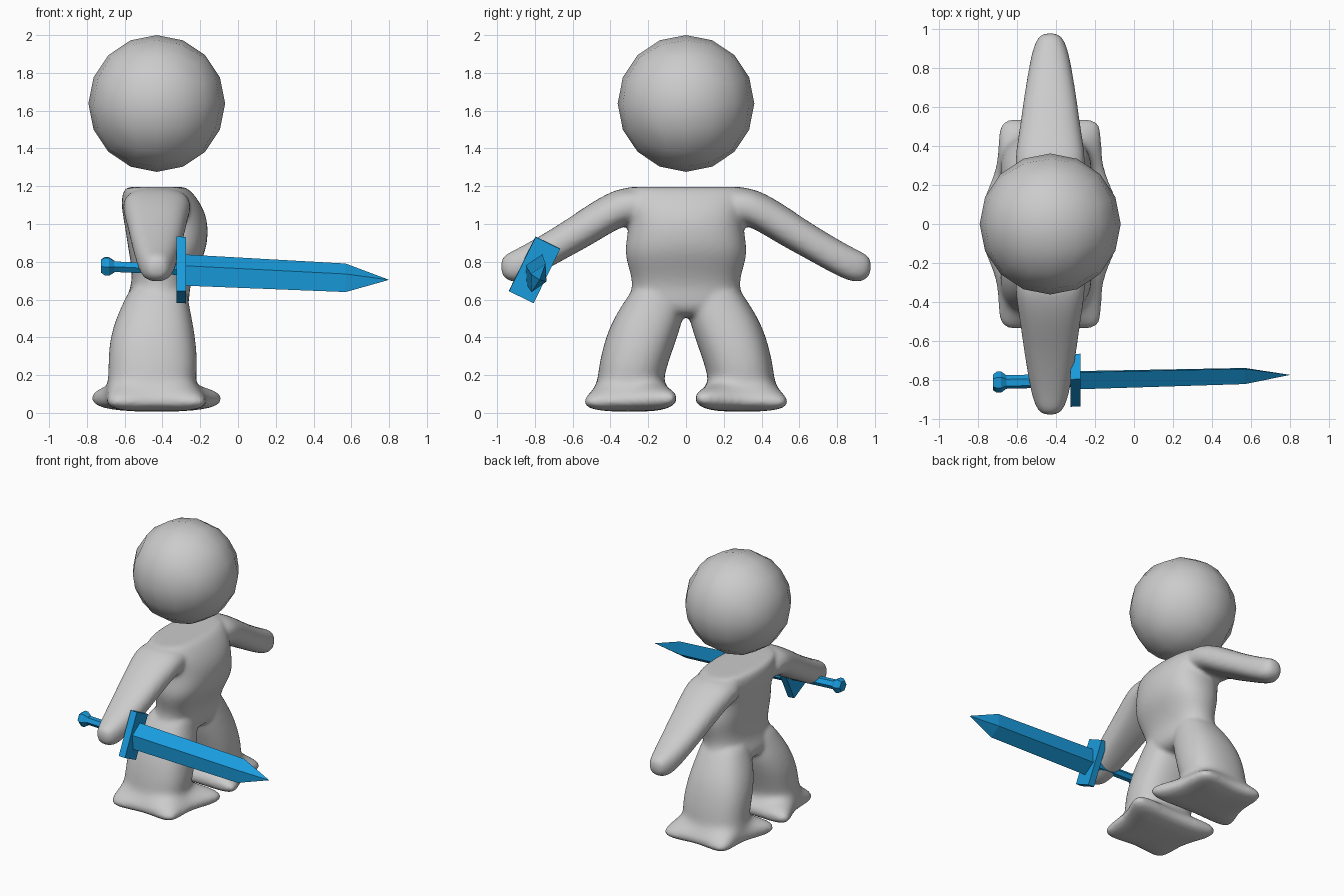
import bpy, bmesh, math
from mathutils import Vector

if "Cube" in bpy.data.objects:
    bpy.data.objects.remove(bpy.data.objects["Cube"])

CX = -0.43  # figure's centre line


def skin(bm, rings):
    """Bridge a list of equal-length point rings into a closed tube."""
    vs = [[bm.verts.new(p) for p in r] for r in rings]
    n = len(vs[0])
    for a, b in zip(vs, vs[1:]):
        for i in range(n):
            j = (i + 1) % n
            bm.faces.new((a[i], a[j], b[j], b[i]))
    bm.faces.new(vs[0][::-1])
    bm.faces.new(vs[-1])


def finish(name, bm, mat=None, smooth=False):
    bmesh.ops.recalc_face_normals(bm, faces=bm.faces)
    me = bpy.data.meshes.new(name)
    bm.to_mesh(me)
    bm.free()
    ob = bpy.data.objects.new(name, me)
    bpy.context.collection.objects.link(ob)
    if mat:
        me.materials.append(mat)
    for p in me.polygons:
        p.use_smooth = smooth
    return ob


def box_ring(u0, u1, v0, v1, corner=0.8):
    """Eight-point rounded box, enlarged to offset subdivision shrink."""
    cu, cv = (u0 + u1) / 2, (v0 + v1) / 2
    hu, hv = (u1 - u0) / 2 * 1.07, (v1 - v0) / 2 * 1.07
    c = corner
    unit = [(1, 0), (c, c), (0, 1), (-c, c), (-1, 0), (-c, -c), (0, -1), (c, -c)]
    return [(cu + a * hu, cv + b * hv) for a, b in unit]


# Head: 16-sided quad sphere
bm = bmesh.new()
bmesh.ops.create_cube(bm, size=2)
bmesh.ops.subdivide_edges(bm, edges=bm.edges[:], cuts=3, use_grid_fill=True)
for v in bm.verts:
    d = Vector([math.tan(c * math.pi / 4) for c in v.co]).normalized()
    v.co = d * 0.362 + Vector((CX, 0, 1.638))
finish("head", bm, smooth=True)

# Body: torso, arms and legs fused into one smooth skin
bm = bmesh.new()

# Torso rings: z, x back, x front, half width
torso = [(0.50, -0.56, -0.30, 0.16), (0.57, -0.61, -0.255, 0.33), (0.66, -0.565, -0.26, 0.275),
         (0.76, -0.56, -0.22, 0.30), (0.86, -0.58, -0.165, 0.33), (1.00, -0.60, -0.155, 0.295),
         (1.10, -0.62, -0.19, 0.33), (1.18, -0.61, -0.25, 0.34), (1.198, -0.58, -0.29, 0.31),
         (1.196, -0.52, -0.34, 0.22)]
skin(bm, [[(x, y, z) for x, y in box_ring(x0, x1, -w, w)] for z, x0, x1, w in torso])

# Arm rings: y, z low, z high, half depth
arm = [(0.15, 1.00, 1.19, 0.17), (0.30, 1.00, 1.195, 0.18), (0.38, 0.965, 1.18, 0.175),
       (0.50, 0.89, 1.115, 0.155), (0.65, 0.81, 1.01, 0.135), (0.80, 0.725, 0.92, 0.11),
       (0.90, 0.685, 0.865, 0.09), (0.965, 0.71, 0.835, 0.06), (0.98, 0.755, 0.80, 0.025)]

# Leg rings: z, x back, x front, y inner, y outer
leg = [(0.70, -0.55, -0.28, 0.02, 0.25), (0.60, -0.60, -0.265, 0.00, 0.32),
       (0.48, -0.655, -0.24, 0.02, 0.395), (0.35, -0.685, -0.22, 0.065, 0.44),
       (0.22, -0.685, -0.215, 0.11, 0.465), (0.15, -0.69, -0.23, 0.12, 0.47)]

# Four-pointed foot outline around its centre, same point order as box_ring
star = [(0.22, 0), (0.29, 0.29), (0, 0.19), (-0.29, 0.29),
        (-0.22, 0), (-0.43, -0.28), (0, -0.19), (0.43, -0.28)]


def foot_ring(z, s, lift):
    return [(CX + a * s, 0.29 + b * s, z + (lift if b < -0.2 else 0)) for a, b in star]


for side in (1, -1):
    skin(bm, [[(x, side * y, z) for x, z in box_ring(CX - h, CX + h, z0, z1)]
              for y, z0, z1, h in arm])
    rings = [[(x, y, z) for x, y in box_ring(*r)] for z, *r in leg]
    rings += [foot_ring(0.085, 1.05, 0.05), foot_ring(0.025, 1.05, 0.015), foot_ring(0.005, 0.5, 0)]
    skin(bm, [[(x, side * y, z) for x, y, z in r] for r in rings])

body = finish("body", bm, smooth=True)
sub = body.modifiers.new("Subdivide", 'SUBSURF')
sub.levels = sub.render_levels = 3
fuse = body.modifiers.new("Fuse", 'REMESH')
fuse.mode = 'VOXEL'
fuse.voxel_size = 0.014
fuse.use_smooth_shade = True
soft = body.modifiers.new("Soften", 'SMOOTH')
soft.factor = 0.5
soft.iterations = 6

# Sword: rings along a slightly tilted axis, blade plane leaning sideways
blue = bpy.data.materials.new("sword_blue")
blue.diffuse_color = (0.01, 0.33, 0.72, 1)
blue.use_nodes = True
blue.node_tree.nodes["Principled BSDF"].inputs["Base Color"].default_value = blue.diffuse_color
LONG = Vector((0, 0.44, 0.898))
THIN = Vector((0, 0.898, -0.44))


def sword_part(name, stations, sides, turn=0.0):
    """Stations: x, half size along the blade width, half size across it."""
    bm = bmesh.new()
    rings = []
    for x, a, b in stations:
        c = Vector((x, -0.802 + 0.025 * (x + 0.3), 0.757 - 0.048 * (x + 0.3)))
        ang = [turn + 2 * math.pi * i / sides for i in range(sides)]
        rings.append([c + LONG * a * math.cos(t) + THIN * b * math.sin(t) for t in ang])
    skin(bm, rings)
    return finish(name, bm, blue)


q = math.sqrt(2)
sword_part("blade", [(-0.29, 0.092, 0.052), (0.57, 0.084, 0.046), (0.797, 0.001, 0.001)], 4)
sword_part("guard", [(-0.325, 0.16 * q, 0.0725 * q), (-0.275, 0.16 * q, 0.0725 * q)], 4, math.pi / 4)
sword_part("handle", [(-0.67, 0.031, 0.036), (-0.32, 0.031, 0.036)], 6)
sword_part("pommel", [(-0.724, 0.04, 0.04), (-0.705, 0.054, 0.054),
                      (-0.682, 0.054, 0.054), (-0.655, 0.035, 0.035)], 6)
